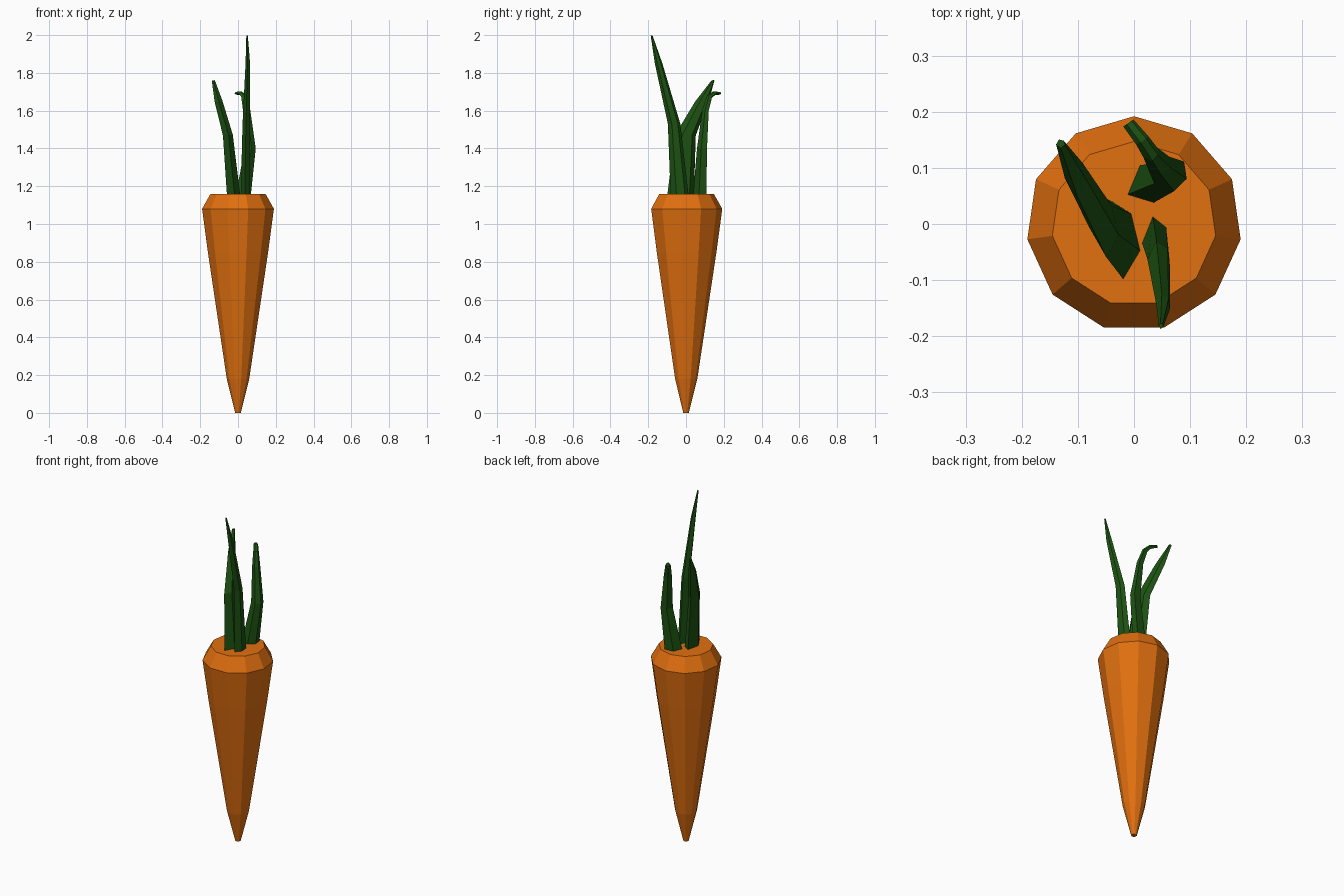
import bpy, math
from mathutils import Vector

if "Cube" in bpy.data.objects:
    bpy.data.objects.remove(bpy.data.objects["Cube"])


def material(name, color):
    m = bpy.data.materials.new(name)
    m.diffuse_color = color
    m.use_nodes = True
    m.node_tree.nodes["Principled BSDF"].inputs["Base Color"].default_value = m.diffuse_color
    return m


def loft(name, rings, mat):
    """Skin a list of equal-length rings and cap both ends."""
    n = len(rings[0])
    verts = [p for ring in rings for p in ring]
    faces = [(k * n + i, k * n + (i + 1) % n, (k + 1) * n + (i + 1) % n, (k + 1) * n + i)
             for k in range(len(rings) - 1) for i in range(n)]
    faces.append(tuple(reversed(range(n))))
    faces.append(tuple(range(len(verts) - n, len(verts))))
    mesh = bpy.data.meshes.new(name)
    mesh.from_pydata(verts, [], faces)
    mesh.materials.append(mat)
    obj = bpy.data.objects.new(name, mesh)
    bpy.context.collection.objects.link(obj)
    return obj


def leaf(name, stations, angle, mat):
    """Blade through (x, y, z, half width, half thickness) stations."""
    centres = [Vector(s[:3]) for s in stations]
    u = Vector((math.cos(angle), math.sin(angle), 0))
    section = [(-1, 0.1), (-0.35, -1), (0.6, -0.8), (1, 0.2), (0, 1)]
    rings = []
    for i, (c, s) in enumerate(zip(centres, stations)):
        t = centres[min(i + 1, len(centres) - 1)] - centres[max(i - 1, 0)]
        if i == 0:
            t = Vector((0, 0, 1))
        v = t.cross(u).normalized()
        rings.append([c + u * (a * s[3]) + v * (b * s[4]) for a, b in section])
    return loft(name, rings, mat)


orange = material("orange", (0.75, 0.16, 0.005, 1))
green = material("green", (0.012, 0.085, 0.006, 1))

# Root: eleven-sided tapered body with bevelled shoulder
profile = [(0.015, 0), (0.06, 0.18), (0.161, 0.85), (0.192, 1.08), (0.147, 1.16)]
SIDES = 11
loft("carrot_root", [[(r * math.cos(math.pi / 2 + 2 * math.pi * i / SIDES),
                       r * math.sin(math.pi / 2 + 2 * math.pi * i / SIDES), z)
                      for i in range(SIDES)] for r, z in profile], orange)

# Tall leaf leaning forward
leaf("leaf_tall", [(0.038, -0.033, 1.14, 0.048, 0.024),
                   (0.044, -0.063, 1.53, 0.033, 0.020),
                   (0.052, -0.145, 1.85, 0.020, 0.012),
                   (0.048, -0.182, 1.998, 0.005, 0.004)], math.radians(90), green)

# Leaf leaning back and to the left
leaf("leaf_left", [(-0.024, -0.029, 1.14, 0.072, 0.034),
                   (-0.055, -0.003, 1.47, 0.056, 0.025),
                   (-0.104, 0.085, 1.65, 0.036, 0.020),
                   (-0.131, 0.143, 1.76, 0.008, 0.008)], math.radians(98), green)

# Rear leaf with hooked tip
leaf("leaf_hooked", [(0.027, 0.075, 1.14, 0.048, 0.035),
                     (0.065, 0.088, 1.40, 0.033, 0.028),
                     (0.046, 0.105, 1.60, 0.022, 0.018),
                     (0.030, 0.126, 1.675, 0.015, 0.015),
                     (0.014, 0.150, 1.692, 0.013, 0.011),
                     (-0.010, 0.180, 1.692, 0.011, 0.007)], math.radians(34), green)
